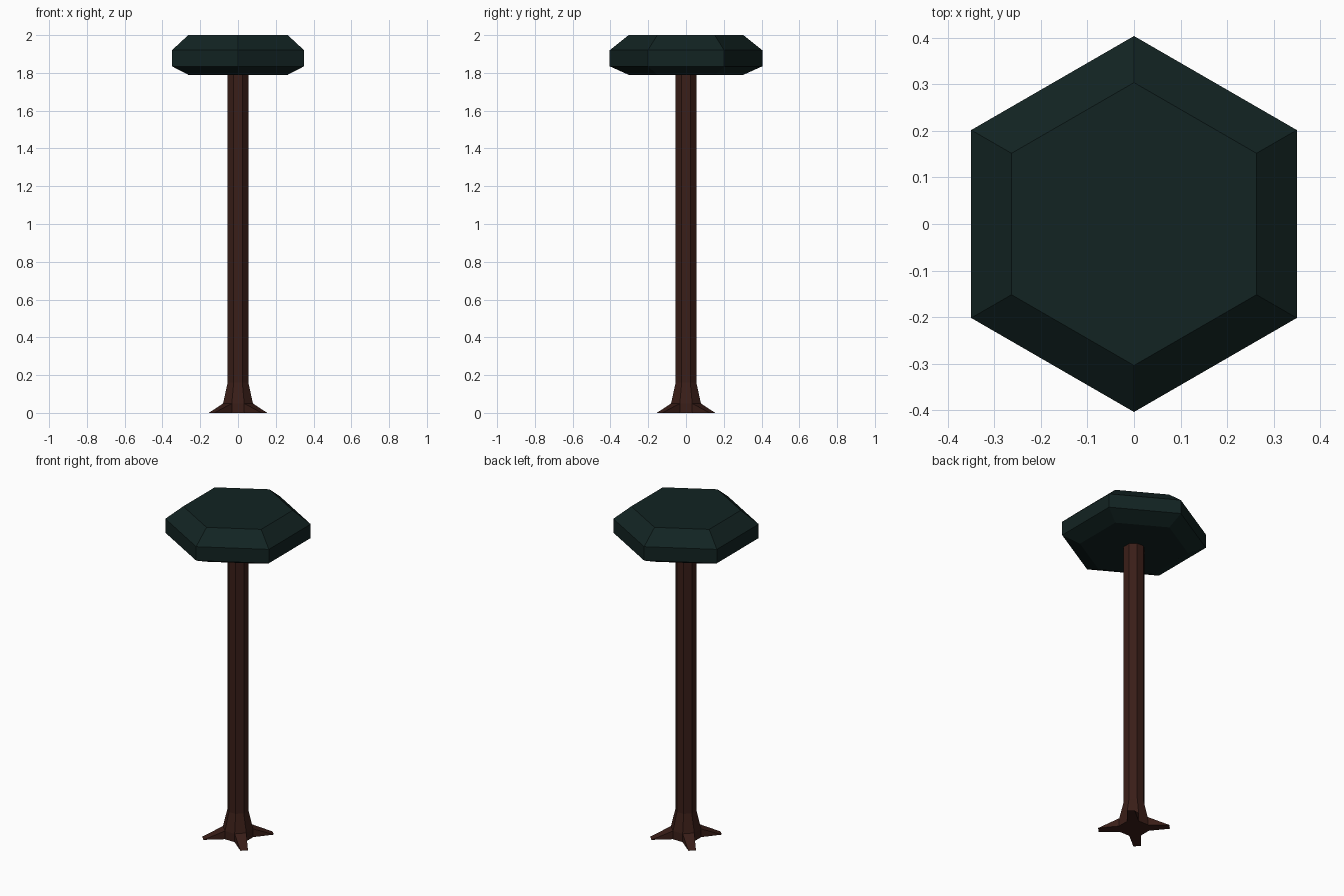
import bpy, bmesh
from math import pi, cos, sin, hypot, atan2

if "Cube" in bpy.data.objects:
    bpy.data.objects.remove(bpy.data.objects["Cube"])


def material(name, color):
    m = bpy.data.materials.new(name)
    m.diffuse_color = (*color, 1)
    m.use_nodes = True
    m.node_tree.nodes["Principled BSDF"].inputs["Base Color"].default_value = m.diffuse_color
    return m


def add_object(name, bm, mat):
    bmesh.ops.recalc_face_normals(bm, faces=bm.faces)
    me = bpy.data.meshes.new(name)
    bm.to_mesh(me)
    bm.free()
    me.materials.append(mat)
    ob = bpy.data.objects.new(name, me)
    bpy.context.collection.objects.link(ob)
    return ob


def ring(bm, n, r, z, start):
    return [bm.verts.new((r * cos(start + 2 * pi * i / n),
                          r * sin(start + 2 * pi * i / n), z)) for i in range(n)]


def loft(bm, rings):
    for a, b in zip(rings, rings[1:]):
        n = len(a)
        for i in range(n):
            j = (i + 1) % n
            bm.faces.new((a[i], a[j], b[j], b[i]))


bark = material("bark", (0.042, 0.013, 0.009))
leaf = material("leaf", (0.006, 0.017, 0.016))

# Canopy: bevelled hexagonal slab with points facing front and back
bm = bmesh.new()
rings = [ring(bm, 6, r, z, pi / 6) for r, z in
         ((0.304, 1.79), (0.404, 1.835), (0.404, 1.92), (0.304, 2.0))]
loft(bm, rings)
bm.faces.new(rings[0])
bm.faces.new(rings[-1])
add_object("canopy", bm, leaf)

# Trunk: octagonal column that flares at the foot
bm = bmesh.new()
k = 1 / cos(pi / 8)
foot, mid, neck, top = [ring(bm, 8, a * k, z, pi / 8) for a, z in
                        ((0.08, 0), (0.079, 0.05), (0.055, 0.16), (0.055, 1.8))]
loft(bm, [mid, neck, top])
bm.faces.new(top)

# Roots: a wedge grown from each diagonal side, flat sides between them
outline = []
for i in range(0, 8, 2):
    j, nxt = i + 1, (i + 2) % 8
    ang = pi / 4 + i * pi / 4
    d, w = 0.198, 0.021
    t0, t1 = [bm.verts.new((hypot(d, w) * cos(ang + s * atan2(w, d)),
                            hypot(d, w) * sin(ang + s * atan2(w, d)), 0))
              for s in (-1, 1)]
    bm.faces.new((mid[i], t0, t1, mid[j]))
    bm.faces.new((mid[i], foot[i], t0))
    bm.faces.new((mid[j], t1, foot[j]))
    bm.faces.new((mid[j], foot[j], foot[nxt], mid[nxt]))
    bm.faces.new((foot[i], foot[j], t1, t0))
bm.faces.new(foot)
add_object("trunk", bm, bark)
